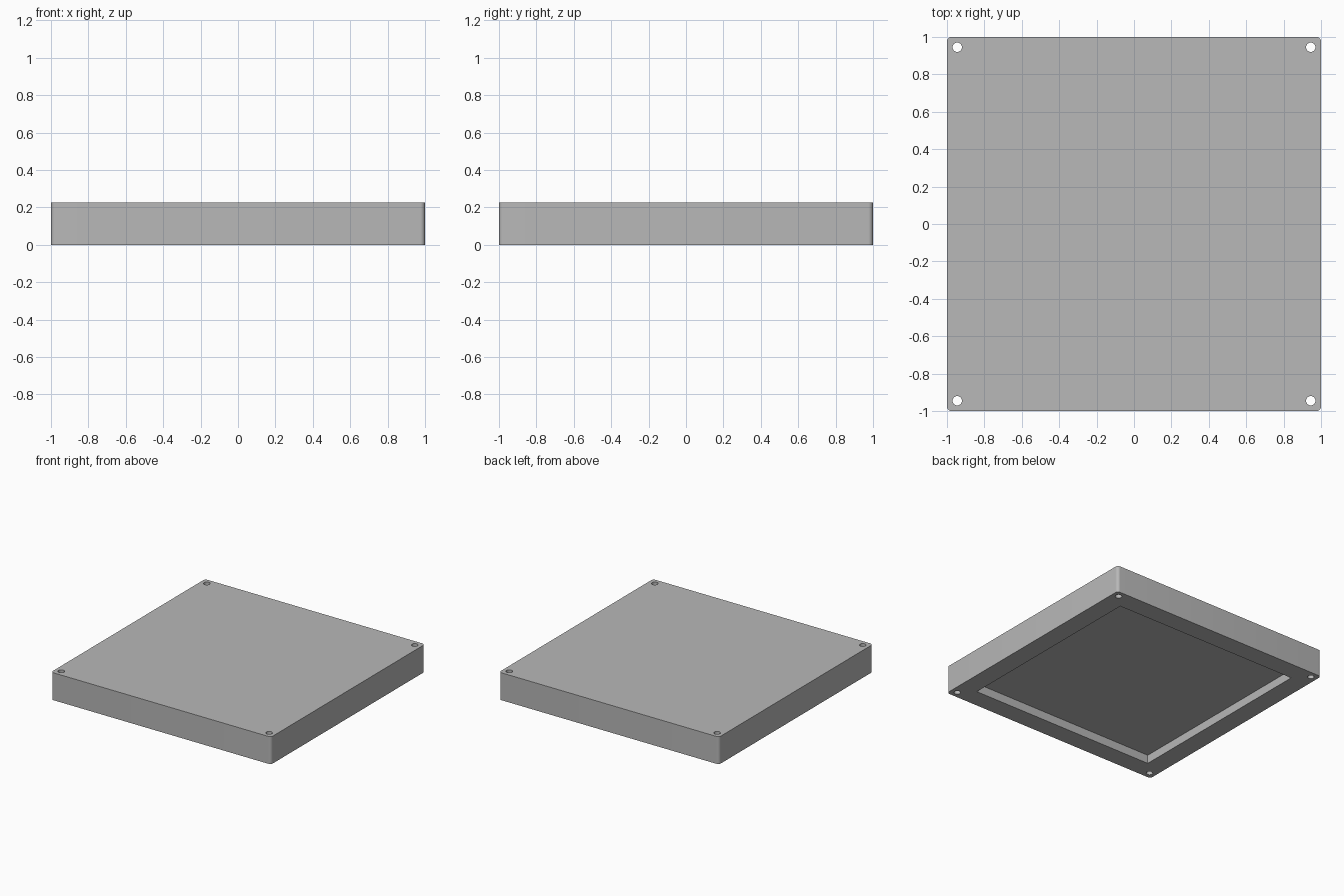
import bpy
import bmesh
import math

HEIGHT = 0.225
CORNER_RADIUS = 0.025
HOLE_RADIUS = 0.025
HOLE_OFFSET = 0.945
RECESS_HALF = 0.84
RECESS_DEPTH = 0.07

if "Cube" in bpy.data.objects:
    bpy.data.objects.remove(bpy.data.objects["Cube"], do_unlink=True)

# Plain grey finish
grey = bpy.data.materials.new("plain_grey")
grey.use_nodes = True
grey.diffuse_color = (0.48, 0.48, 0.48, 1)
grey.node_tree.nodes["Principled BSDF"].inputs["Base Color"].default_value = grey.diffuse_color


def make_object(name, bm):
    mesh = bpy.data.meshes.new(name)
    bm.to_mesh(mesh)
    bm.free()
    mesh.materials.append(grey)
    obj = bpy.data.objects.new(name, mesh)
    bpy.context.collection.objects.link(obj)
    return obj


def box(half, bottom, top):
    bm = bmesh.new()
    bmesh.ops.create_cube(bm, size=2)
    for v in bm.verts:
        v.co = (v.co.x * half, v.co.y * half, top if v.co.z > 0 else bottom)
    return bm


def cut(target, cutter):
    mod = target.modifiers.new(cutter.name, "BOOLEAN")
    mod.operation = "DIFFERENCE"
    mod.solver = "EXACT"
    mod.object = cutter
    bpy.ops.object.modifier_apply(modifier=mod.name)
    bpy.data.objects.remove(cutter, do_unlink=True)


# Slab with rounded upright corners
bm = box(1, 0, HEIGHT)
upright = [e for e in bm.edges if abs(e.verts[0].co.z - e.verts[1].co.z) > HEIGHT / 2]
bmesh.ops.bevel(bm, geom=upright, offset=CORNER_RADIUS, segments=8,
                profile=0.5, affect="EDGES")
slab = make_object("cover_plate", bm)
bpy.context.view_layer.objects.active = slab
slab.select_set(True)

# Square recess in the underside
cut(slab, make_object("recess_cutter", box(RECESS_HALF, -HEIGHT, RECESS_DEPTH)))

# Screw hole through each corner
for sx in (-1, 1):
    for sy in (-1, 1):
        bm = bmesh.new()
        bmesh.ops.create_cone(bm, cap_ends=True, segments=32, radius1=HOLE_RADIUS,
                              radius2=HOLE_RADIUS, depth=HEIGHT * 3)
        bmesh.ops.translate(bm, verts=bm.verts, vec=(sx * HOLE_OFFSET, sy * HOLE_OFFSET, 0))
        cut(slab, make_object("hole_cutter", bm))

bpy.ops.object.shade_smooth_by_angle(angle=math.radians(30))
